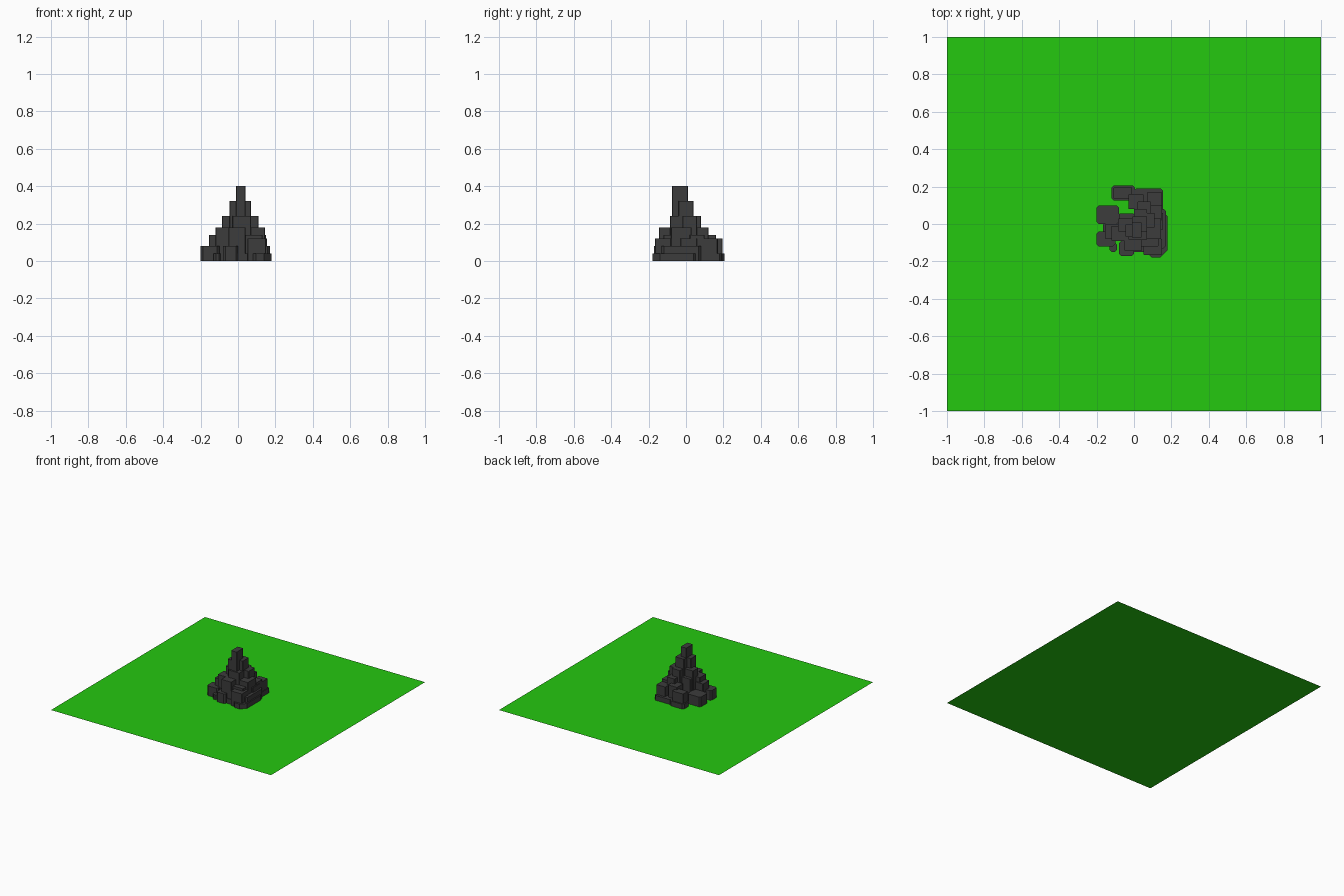
import bpy, bmesh

if "Cube" in bpy.data.objects:
    bpy.data.objects.remove(bpy.data.objects["Cube"])


def material(name, color):
    m = bpy.data.materials.new(name)
    m.diffuse_color = (*color, 1)
    m.use_nodes = True
    m.node_tree.nodes["Principled BSDF"].inputs["Base Color"].default_value = m.diffuse_color
    return m


def add_object(name, bm, mat):
    mesh = bpy.data.meshes.new(name)
    bm.to_mesh(mesh)
    bm.free()
    mesh.materials.append(mat)
    ob = bpy.data.objects.new(name, mesh)
    bpy.context.collection.objects.link(ob)


def add_column(bm, x0, x1, y0, y1, h, c):
    """Column standing on the ground, corners cut by c, open underneath."""
    outline = [(x0 + c, y0), (x1 - c, y0), (x1, y0 + c), (x1, y1 - c),
               (x1 - c, y1), (x0 + c, y1), (x0, y1 - c), (x0, y0 + c)]
    low = [bm.verts.new((x, y, 0)) for x, y in outline]
    top = [bm.verts.new((x, y, h)) for x, y in outline]
    bm.faces.new(top)
    for i in range(8):
        j = (i + 1) % 8
        bm.faces.new((low[i], low[j], top[j], top[i]))


grass = material("grass_green", (0.018, 0.58, 0.005))
stone = material("dark_stone", (0.045, 0.045, 0.045))

# Flat grass square
bm = bmesh.new()
bmesh.ops.create_grid(bm, x_segments=1, y_segments=1, size=1)
add_object("grass_ground", bm, grass)

# Rock columns grouped by height; x0, x1, y0, y1 in hundredths
columns = {
    40: [(-1, 4, -7.5, 1)],
    32: [(-4.5, 4, -7, 0), (-1, 7, -4, 4)],
    24: [(-8.5, 3, -4, 3), (0, 11, -2, 6), (-3, 7, -8.5, 0), (0, 7, 0, 8)],
    18: [(-12, 0, -9, -1), (-5, 4, -14.5, -5), (3, 14.5, -8, 3),
         (2, 9, 3, 12), (-8, 0, -1, 5.5)],
    14: [(-15.5, -6, -8, 0), (-1, 13, -12, -5), (5, 15, 2, 10), (-3, 5, 8, 16)],
    12: [(7, 15, 8, 17), (-11, -1, 13.5, 19.5), (5, 15, -16.5, -8),
         (8, 15.5, -3, 6)],
    8: [(-20, -10, -12, -4), (-20, -8, 0, 10), (-8, 0, -17, -9), (8, 17, -13, 8)],
    4: [(-12, 0.5, 12.5, 20.5), (5.5, 18, -18, 8), (-13, -9, -15, -10),
        (0, 15.5, 5, 19), (-4, 12, -15, 5), (-16.5, -8, -6, 1)],
}
bm = bmesh.new()
for height, boxes in columns.items():
    for box in boxes:
        wide = height == 4 and box[3] - box[2] > 20
        cut = 0.04 if wide else 0.012 if height < 10 else 0.003
        add_column(bm, *(v / 100 for v in box), height / 100, cut)
add_object("stepped_rock", bm, stone)
